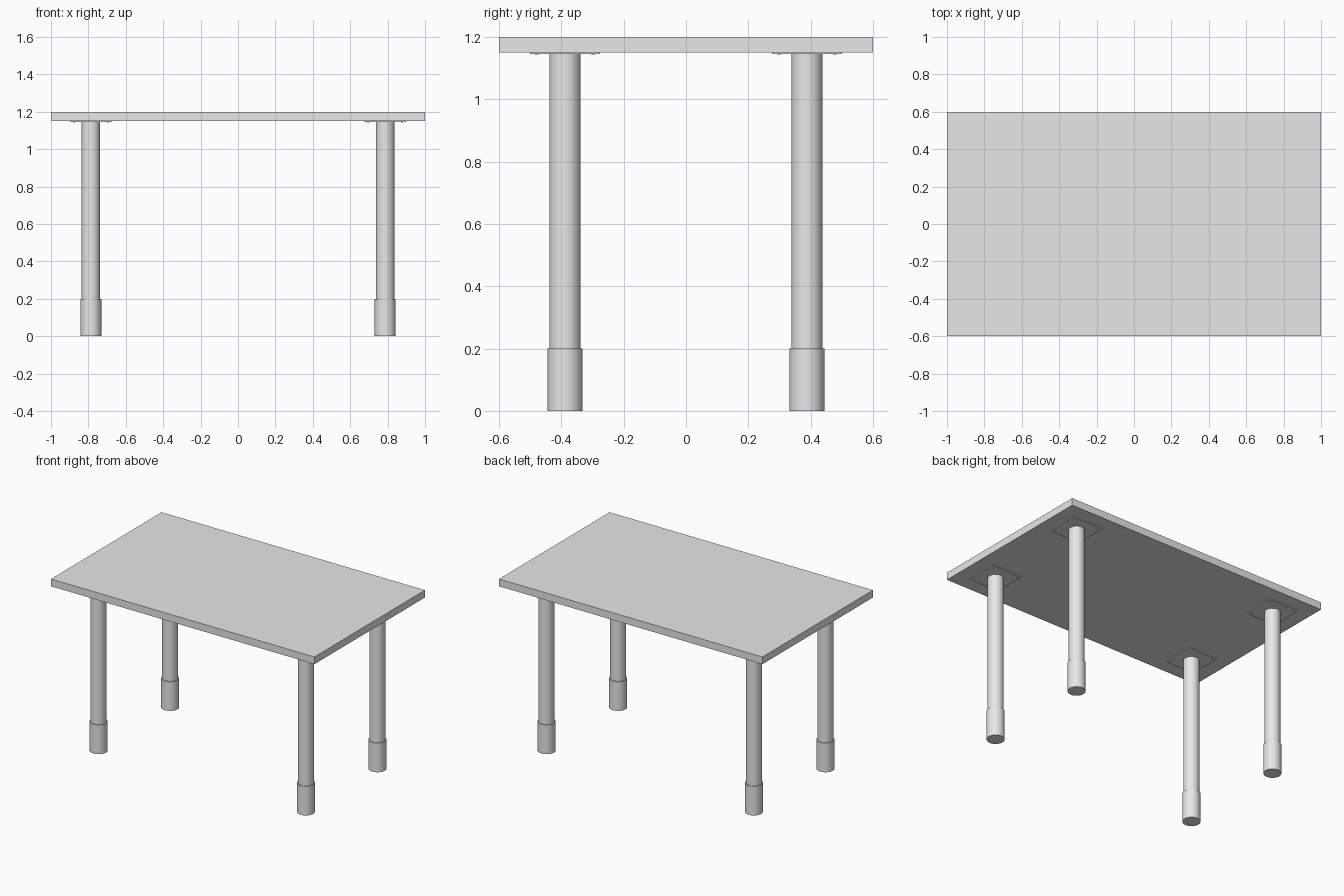
import bpy
import math

if "Cube" in bpy.data.objects:
    bpy.data.objects.remove(bpy.data.objects["Cube"], do_unlink=True)

TOP_Z = 1.2
UNDERSIDE = 1.15
LEG_X, LEG_Y = 0.787, 0.388
PLATE = 0.224
PLATE_THICK = 0.005

grey = bpy.data.materials.new("light_grey")
grey.use_nodes = True
grey.diffuse_color = (0.8, 0.8, 0.8, 1)
grey.node_tree.nodes["Principled BSDF"].inputs["Base Color"].default_value = (0.8, 0.8, 0.8, 1)


def box(name, x, y, width, depth, z0, z1):
    bpy.ops.mesh.primitive_cube_add(size=1, location=(x, y, (z0 + z1) / 2))
    ob = bpy.context.object
    ob.name = name
    ob.scale = (width, depth, z1 - z0)
    bpy.ops.object.transform_apply(location=False, rotation=False, scale=True)
    ob.data.materials.append(grey)


def tube(name, x, y, radius, z0, z1, sides=32):
    bpy.ops.mesh.primitive_cylinder_add(vertices=sides, radius=radius, depth=z1 - z0,
                                        location=(x, y, (z0 + z1) / 2))
    ob = bpy.context.object
    ob.name = name
    ob.data.materials.append(grey)
    bpy.ops.object.shade_smooth_by_angle(angle=math.radians(35))


# Table top
box("table_top", 0, 0, 2, 1.2, UNDERSIDE, TOP_Z)

# Four legs, each with a foot sleeve, mounting plate and corner screws
plate_z = UNDERSIDE - PLATE_THICK
for side, sx in (("left", 1), ("right", -1)):
    for end, sy in (("front", -1), ("back", 1)):
        tag = f"{end}_{side}"
        x, y = sx * LEG_X, sy * LEG_Y
        tube(f"{tag}_leg", x, y, 0.05, 0.2, plate_z)
        tube(f"{tag}_foot", x, y, 0.056, 0, 0.2)
        box(f"{tag}_mounting_plate", x, y, PLATE, PLATE, plate_z, UNDERSIDE)
        for dx in (-1, 1):
            for dy in (-1, 1):
                tube(f"{tag}_screw", x + dx * 0.09, y + dy * 0.09, 0.006,
                     plate_z - 0.001, plate_z, 12)
